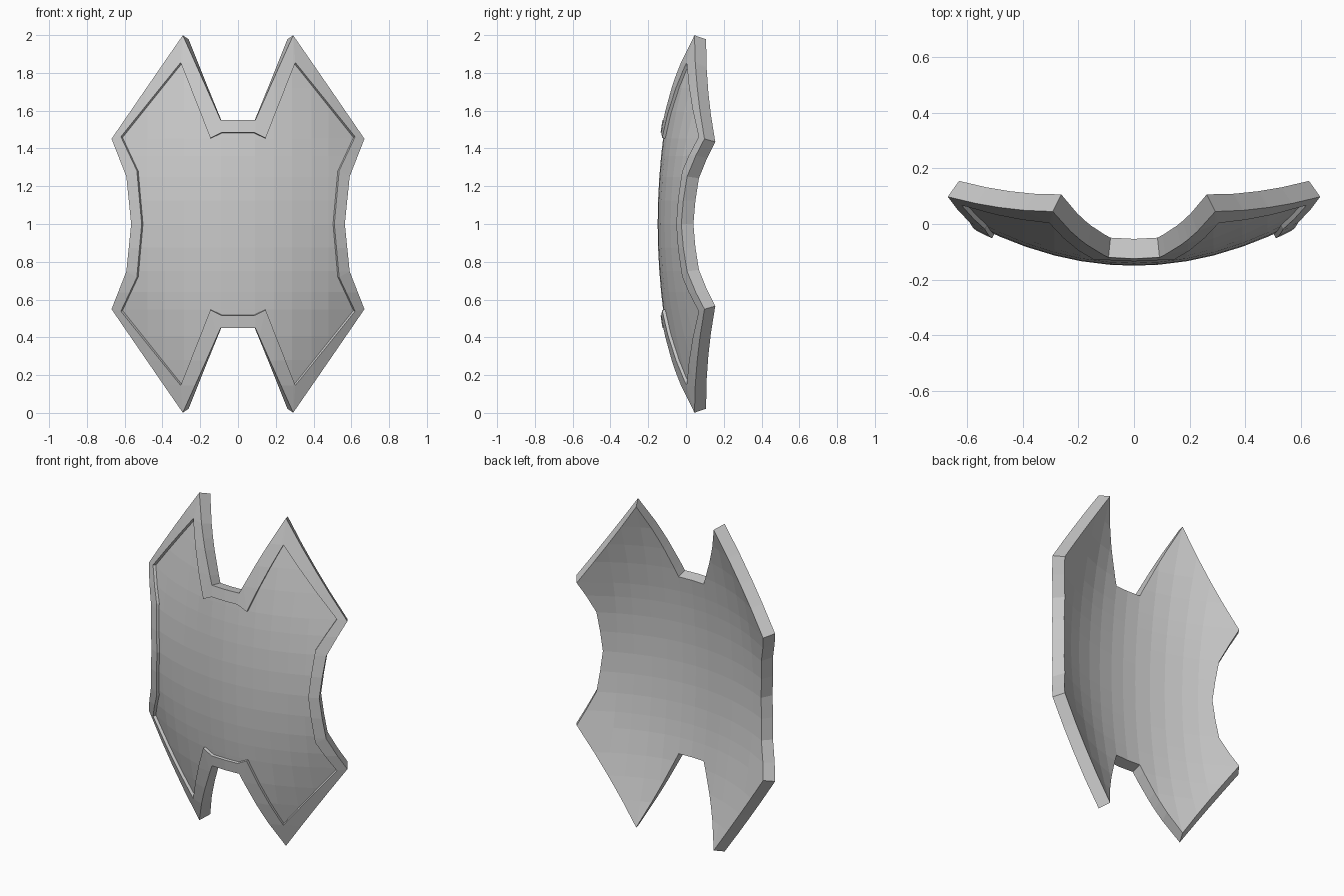
import bpy, bmesh
from mathutils import Vector

if "Cube" in bpy.data.objects:
    bpy.data.objects.remove(bpy.data.objects["Cube"])

RIM, BACK = 0.017, -0.055   # depth along the surface normal

# Quarter outlines (x, height from the middle), waist round to the notch
INNER = [(.503, 0), (.528, .28), (.611, .458), (.297, .85),
         (.144, .453), (.085, .482), (0, .482)]
OUTER = [(.558, 0), (.583, .249), (.66, .447), (.285, .994),
         (.11, .594), (.09, .548), (0, .548)]


def bend(p):
    """Wrap a flat point (x, -depth, z) onto the domed shield surface."""
    x, d, z = p.x, -p.y, p.z
    a, b, c = 0.45, 0.14, 0.43
    y = -0.15 + a * x * x + b * z * z + c * x * x * z * z
    n = Vector((2 * x * (a + c * z * z), -1, 2 * z * (b + c * x * x))).normalized()
    q = Vector((x, y, z)) + n * d
    if x < 1e-5:
        q.x = 0
    if z < 1e-5:
        q.z = 0
    return q


bm = bmesh.new()


def row(points, depth):
    return [bm.verts.new((x, -depth, z)) for x, z in points]


def strip(a, b):
    for i in range(len(a) - 1):
        bm.faces.new((a[i], a[i + 1], b[i + 1], b[i]))


# Recessed panel, raised rim, edge wall and back
panel = row(INNER, 0)
rim_in, rim_out = row(INNER, RIM), row(OUTER, RIM)
back = row(OUTER, BACK)
bm.faces.new(row([(0, 0)], 0) + panel)
strip(panel, rim_in)
strip(rim_in, rim_out)
strip(rim_out, back)
bm.faces.new((row([(0, 0)], BACK) + back)[::-1])

# Facet cuts, then bend into the dome
cuts = [((x, 0, 0), (1, 0, 0)) for x in (.09, .19, .285, .39, .48)]
cuts += [((0, 0, z), (0, 0, 1)) for z in (.125, .249, .36, .453, .594, .72, .85)]
for co, no in cuts:
    bmesh.ops.bisect_plane(bm, geom=bm.verts[:] + bm.edges[:] + bm.faces[:],
                           dist=1e-4, plane_co=co, plane_no=no)
for v in bm.verts:
    v.co = bend(v.co)
bmesh.ops.recalc_face_normals(bm, faces=bm.faces[:])
bm.normal_update()
front = min(bm.faces, key=lambda f: f.calc_center_median().y)
if front.normal.y > 0:
    bmesh.ops.reverse_faces(bm, faces=bm.faces[:])

mesh = bpy.data.meshes.new("shield")
bm.to_mesh(mesh)
bm.free()
shield = bpy.data.objects.new("shield", mesh)
bpy.context.collection.objects.link(shield)
shield.location.z = 1

# Mirror the quarter left-right and top-bottom
mirror = shield.modifiers.new("mirror", 'MIRROR')
mirror.use_axis = (True, False, True)
mirror.use_clip = True
mirror.merge_threshold = 0.0005
